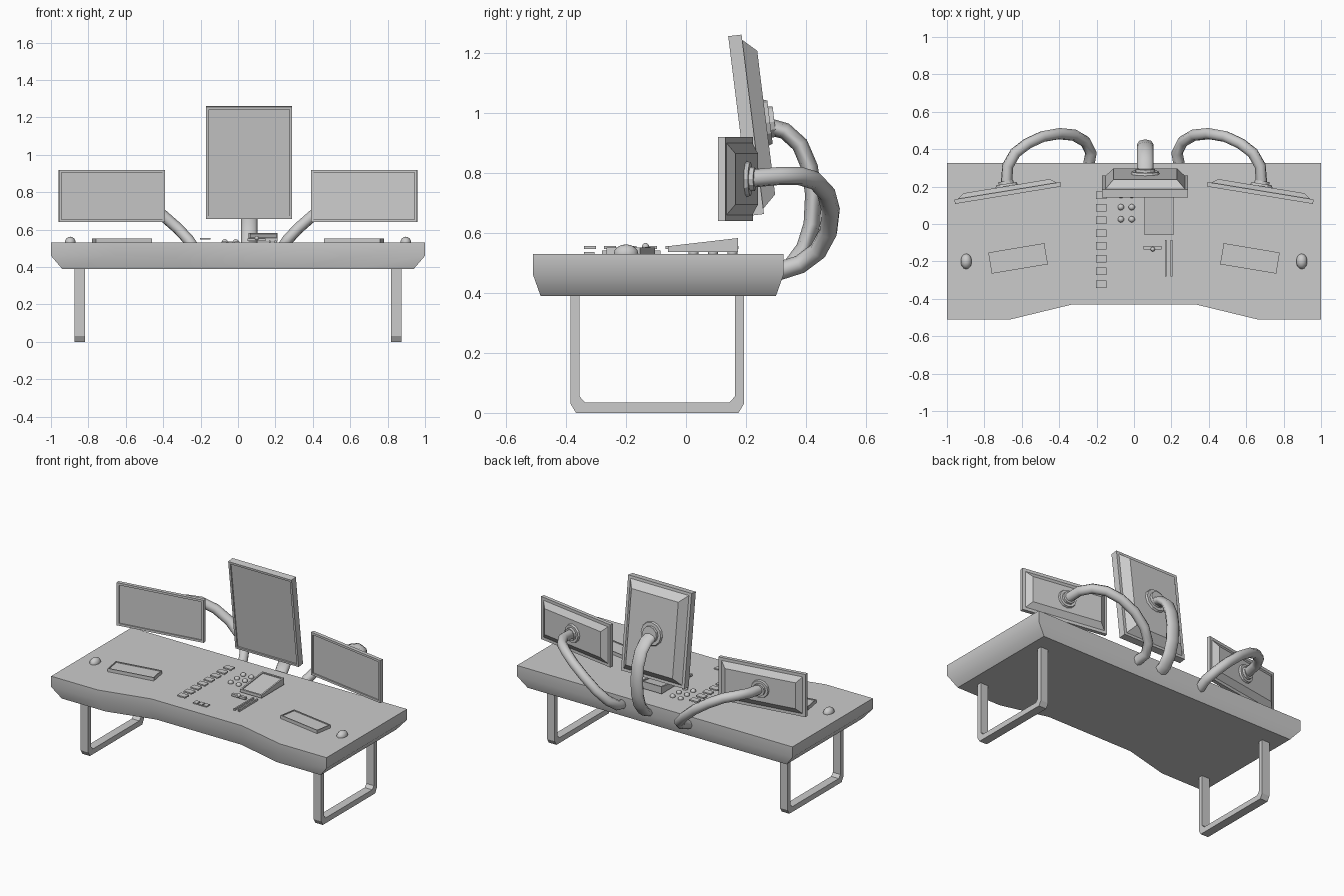
import bpy, bmesh
from math import radians, pi
from mathutils import Matrix, Vector

if "Cube" in bpy.data.objects:
    bpy.data.objects.remove(bpy.data.objects["Cube"])


def finish(name, bm, matrix=None, smooth=0):
    bmesh.ops.recalc_face_normals(bm, faces=bm.faces[:])
    me = bpy.data.meshes.new(name)
    bm.to_mesh(me)
    bm.free()
    ob = bpy.data.objects.new(name, me)
    bpy.context.collection.objects.link(ob)
    if matrix:
        ob.matrix_world = matrix
    if smooth:
        bpy.ops.object.select_all(action='DESELECT')
        ob.select_set(True)
        bpy.context.view_layer.objects.active = ob
        bpy.ops.object.shade_smooth_by_angle(angle=radians(smooth))
    return ob


def loft(bm, rings):
    """Skin closed rings of points and cap both ends; returns the last cap."""
    vs = [[bm.verts.new(p) for p in r] for r in rings]
    n = len(vs[0])
    for a, b in zip(vs, vs[1:]):
        for i in range(n):
            j = (i + 1) % n
            bm.faces.new((a[i], a[j], b[j], b[i]))
    bm.faces.new(vs[0])
    return bm.faces.new(vs[-1])


def recess(bm, face, border, depth):
    bm.normal_update()
    bmesh.ops.inset_region(bm, faces=[face], thickness=border)
    n = face.normal.copy()
    floor = bmesh.ops.extrude_discrete_faces(bm, faces=[face])['faces'][0]
    bmesh.ops.translate(bm, verts=floor.verts[:], vec=-n * depth)


def box(name, x, y, z, back_top=None, rim=0, depth=0, matrix=None):
    """Box from ranges; back_top raises the back edge, rim recesses the top."""
    bm = bmesh.new()
    zb = z[1] if back_top is None else back_top
    corners = [(x[0], y[0]), (x[1], y[0]), (x[1], y[1]), (x[0], y[1])]
    low = [(a, b, z[0]) for a, b in corners]
    high = [(a, b, zb if b == y[1] else z[1]) for a, b in corners]
    top = loft(bm, [low, high])
    bmesh.ops.recalc_face_normals(bm, faces=bm.faces[:])
    if rim:
        recess(bm, top, rim, depth)
    return finish(name, bm, matrix)


def dome(name, loc, radii, seg=10, rings=6):
    bm = bmesh.new()
    bmesh.ops.create_uvsphere(bm, u_segments=seg, v_segments=rings, radius=1)
    bmesh.ops.transform(bm, matrix=Matrix.LocRotScale(Vector(loc), None, Vector(radii)), verts=bm.verts[:])
    return finish(name, bm, smooth=50)


def monitor(name, w, h, t, bulge, side_in, matrix, mount_r):
    """Panel facing -y with recessed screen, tapered rear housing and round mount."""
    def rect(y, inset):
        a, b = w / 2 - inset, h / 2 - inset
        return [(-a, y, -b), (a, y, -b), (a, y, b), (-a, y, b)]
    bm = bmesh.new()
    front = loft(bm, [rect(t, 0), rect(0, 0)])
    bmesh.ops.recalc_face_normals(bm, faces=bm.faces[:])
    recess(bm, front, 0.02, 0.008)
    finish(name, bm, matrix)
    bm = bmesh.new()
    loft(bm, [rect(t - 0.003, 0.015), rect(t + bulge, side_in)])
    finish(name + "_housing", bm, matrix)
    bm = bmesh.new()
    y = t + bulge
    for r, d in ((mount_r, 0.015), (mount_r * 0.7, 0.03)):
        bmesh.ops.create_cone(bm, cap_ends=True, segments=12, radius1=r, radius2=r * 0.93, depth=d,
                              matrix=Matrix.Translation((0, y + d / 2 - 0.002, 0)) @ Matrix.Rotation(-pi / 2, 4, 'X'))
    finish(name + "_mount", bm, matrix)


def tube(name, pts, r, widen=1):
    """Eight-sided arm swept along points; widen stretches it about its own x."""
    cu = bpy.data.curves.new(name, 'CURVE')
    cu.dimensions = '3D'
    cu.bevel_depth = r
    cu.bevel_resolution = 2
    cu.use_fill_caps = True
    sp = cu.splines.new('POLY')
    sp.points.add(len(pts) - 1)
    x0 = pts[0][0] if widen != 1 else 0
    for p, c in zip(sp.points, pts):
        p.co = (c[0] - x0, c[1], c[2], 1)
    ob = bpy.data.objects.new(name, cu)
    bpy.context.collection.objects.link(ob)
    ob.location.x = x0
    ob.scale.x = widen
    bpy.ops.object.select_all(action='DESELECT')
    ob.select_set(True)
    bpy.context.view_layer.objects.active = ob
    bpy.ops.object.convert(target='MESH')


# Desk slab: waisted front, underside chamfered inward
half = [(0.33, -0.43), (0.66, -0.51), (1, -0.51), (1, 0.325)]
outline = half + [(-x, y) for x, y in reversed(half)]
under = [(x * 0.94, y + (0.025 if y < 0 else -0.025)) for x, y in outline]
bm = bmesh.new()
loft(bm, [[(x, y, 0.39) for x, y in under],
          [(x, y, 0.46) for x, y in outline],
          [(x, y, 0.53) for x, y in outline]])
finish("desk_top", bm, smooth=45)

# Leg frames: U-shaped bars with cut corners
outer = [(-0.385, 0.40), (-0.385, 0.03), (-0.367, 0), (0.175, 0), (0.193, 0.03), (0.193, 0.40)]
inner = [(0.163, 0.40), (0.163, 0.055), (0.145, 0.035), (-0.337, 0.035), (-0.355, 0.055), (-0.355, 0.40)]
for side, s in (("left", -1), ("right", 1)):
    bm = bmesh.new()
    loft(bm, [[(s * x, y, z) for y, z in outer + inner] for x in (0.818, 0.873)])
    finish(side + "_leg_frame", bm)

# Monitors
tilt = Matrix.Translation((0.06, 0.178, 0.957)) @ Matrix.Rotation(radians(7.1), 4, 'X')
monitor("center_monitor", 0.46, 0.603, 0.045, 0.045, 0.06, tilt, 0.078)
for side, s in (("left", -1), ("right", 1)):
    m = Matrix.Translation((s * 0.673, 0.154, 0.78)) @ Matrix.Rotation(radians(-9.3 * s), 4, 'Z')
    monitor(side + "_monitor", 0.575, 0.28, 0.024, 0.025, 0.055, m, 0.06)

# Curved monitor arms
tube("center_arm", [(0.06, y, z) for y, z in
     [(0.29, 0.465), (0.35, 0.49), (0.395, 0.55), (0.42, 0.63), (0.425, 0.73), (0.412, 0.82),
      (0.38, 0.895), (0.33, 0.94), (0.27, 0.957)]], 0.028, 1.6)
arm = [(0.245, 0.30, 0.47), (0.23, 0.38, 0.495), (0.26, 0.44, 0.54), (0.32, 0.475, 0.605), (0.40, 0.483, 0.675),
       (0.49, 0.467, 0.735), (0.57, 0.43, 0.775), (0.635, 0.38, 0.79), (0.675, 0.31, 0.79), (0.683, 0.20, 0.78)]
for side, s in (("left", -1), ("right", 1)):
    tube(side + "_arm", [(s * x, y, z) for x, y, z in arm], 0.031)

# Angled touch pads and trackballs at each end
for side, s in (("left", -1), ("right", 1)):
    m = Matrix.Translation((s * 0.62, -0.184, 0)) @ Matrix.Rotation(radians(-9.5 * s), 4, 'Z')
    box(side + "_pad", (-0.152, 0.152), (-0.057, 0.057), (0.525, 0.552), rim=0.008, depth=0.006, matrix=m)
    dome(side + "_trackball", (s * 0.897, -0.2, 0.53), (0.03, 0.041, 0.032), 14, 8)

# Column of keys
for i in range(8):
    y = 0.155 - i * 0.068
    box("column_key", (-0.203, -0.146), (y - 0.02, y + 0.02), (0.547, 0.556))

# Round buttons
for x in (-0.07, -0.012):
    for y in (0.155, 0.09, 0.025):
        dome("round_button", (x, y, 0.534), (0.017, 0.017, 0.015))

# Three small front keys
for x in (-0.075, -0.04, -0.005):
    box("small_key", (x - 0.014, x + 0.014), (-0.34, -0.305), (0.528, 0.537))

# Sloped console, fader rails and lever
box("sloped_console", (0.056, 0.212), (-0.06, 0.173), (0.537, 0.556), back_top=0.583, rim=0.014, depth=0.006)
for x in (0.17, 0.2):
    box("fader_rail", (x - 0.005, x + 0.005), (-0.28, -0.085), (0.528, 0.542))
box("lever_base", (0.05, 0.148), (-0.137, -0.118), (0.538, 0.553))
dome("lever_knob", (0.1, -0.135, 0.555), (0.012, 0.012, 0.012))
